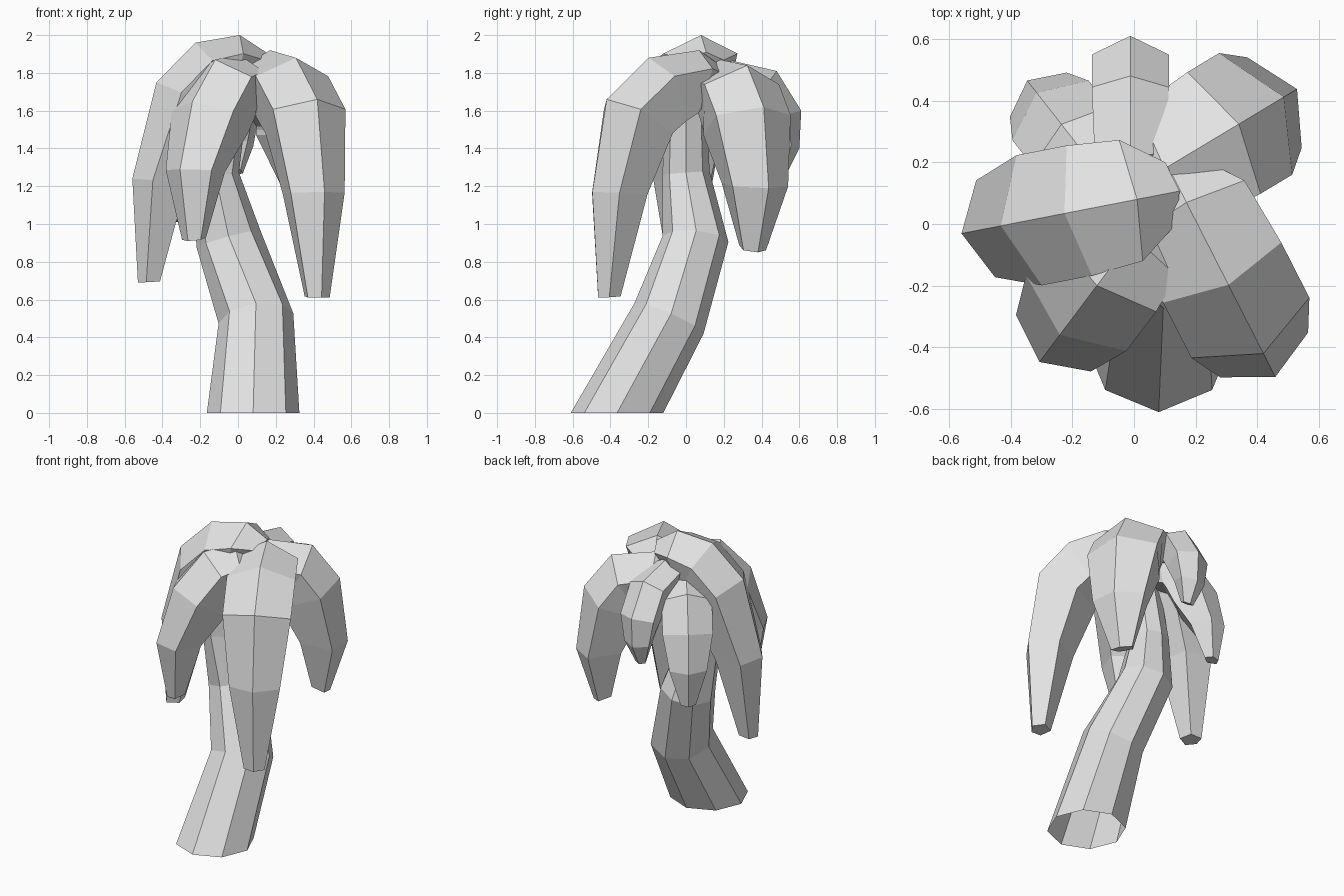
import bpy
import bmesh
from math import sin, cos, radians, tau
from mathutils import Vector

default_cube = bpy.data.objects.get("Cube")
if default_cube:
    bpy.data.objects.remove(default_cube, do_unlink=True)

UP = Vector((0, 0, 1))
GREY = (0.77, 0.77, 0.77, 1)
grey = bpy.data.materials.new("plain grey")
grey.use_nodes = True
grey.diffuse_color = GREY
for node in grey.node_tree.nodes:
    if node.type == 'BSDF_PRINCIPLED':
        node.inputs["Base Color"].default_value = GREY

# Trunk section, and frond section hanging from its ridge (across, outward)
OCTAGON = [(sin(tau * i / 8), cos(tau * i / 8)) for i in range(8)]
LEAF = [(0, 0), (1, -0.5), (0.68, -1.7), (-0.68, -1.7), (-1, -0.5)]


def tangents(path):
    """Average direction of the path at each point."""
    steps = [(b - a).normalized() for a, b in zip(path, path[1:])]
    inner = [(a + b).normalized() for a, b in zip(steps, steps[1:])]
    return [steps[0]] + inner + [steps[-1]]


def ring(section, point, side, normal, size):
    """Place a scaled cross-section at a point."""
    return [point + size * (u * side + v * normal) for u, v in section]


def loft(name, rings, capped):
    """Join successive rings of points into a flat-faced tube."""
    bm = bmesh.new()
    loops = [[bm.verts.new(p) for p in points] for points in rings]
    for low, high in zip(loops, loops[1:]):
        for i in range(len(low)):
            bm.faces.new((low[i - 1], low[i], high[i], high[i - 1]))
    if capped:
        bm.faces.new(loops[0])
        bm.faces.new(loops[-1])
    bmesh.ops.recalc_face_normals(bm, faces=bm.faces)
    mesh = bpy.data.meshes.new(name)
    bm.to_mesh(mesh)
    bm.free()
    mesh.materials.append(grey)
    obj = bpy.data.objects.new(name, mesh)
    bpy.context.collection.objects.link(obj)


def make_trunk(path, radii):
    """Curved eight-sided trunk, open at the ground."""
    path = [Vector(p) for p in path]
    directions = tangents(path)
    directions[0] = UP
    rings = []
    for centre, along, radius in zip(path, directions, radii):
        side = Vector((1, 0, 0))
        side = (side - along * side.dot(along)).normalized()
        rings.append(ring(OCTAGON, centre, side, along.cross(side), radius))
    loft("trunk", rings, False)


def make_frond(name, start, heading, size, profile):
    """Thick drooping five-sided leaf; the profile is its upper ridge."""
    heading = radians(heading)
    out = Vector((cos(heading), sin(heading), 0))
    side = out.cross(UP)
    origin = Vector((*start, 0))
    reach, height = profile[0]
    # Small inner end tucked into the crown
    profile = [(reach - 0.14, height - 0.09)] + profile
    ridge = [origin + out * d + UP * z for d, z in profile]
    widths = [size * w for w in (0.1, 0.2, 0.215, 0.215, 0.16, 0.065)]
    rings = []
    for point, along, width in zip(ridge, tangents(ridge), widths):
        normal = side.cross(along).normalized()
        rings.append(ring(LEAF, point, side, normal, width))
    loft(name, rings, True)


# Trunk
make_trunk(
    [(0.08, -0.365, 0), (0.095, -0.09, 0.5), (-0.05, 0.05, 0.92),
     (-0.12, 0, 1.27), (-0.06, 0, 1.65)],
    [0.245, 0.2, 0.175, 0.125, 0.11])

# Crown of fronds
make_frond("front_left_frond", (0.17, 0.07), -63, 1,
           [(0, 1.92), (0.3, 1.88), (0.55, 1.66), (0.635, 1.17), (0.6, 0.61)])
make_frond("back_left_frond", (0.1, 0.18), 31, 1.07,
           [(0, 1.87), (0.28, 1.84), (0.45, 1.62), (0.5, 1.19), (0.39, 0.85)])
make_frond("right_frond", (0.01, 0.08), 191, 1,
           [(0, 2), (0.24, 1.96), (0.45, 1.75), (0.58, 1.24), (0.55, 0.69)])
make_frond("front_right_frond", (0, -0.04), -127, 0.95,
           [(0, 1.9), (0.2, 1.87), (0.4, 1.65), (0.51, 1.29), (0.44, 0.91)])
make_frond("back_frond", (-0.012, 0.22), 90, 0.58,
           [(0, 1.87), (0.26, 1.81), (0.39, 1.6), (0.38, 1.4), (0.31, 1.26)])
make_frond("back_right_frond", (-0.1, 0.15), 128, 0.73,
           [(0, 1.8), (0.22, 1.72), (0.35, 1.5), (0.4, 1.25), (0.36, 1.01)])
